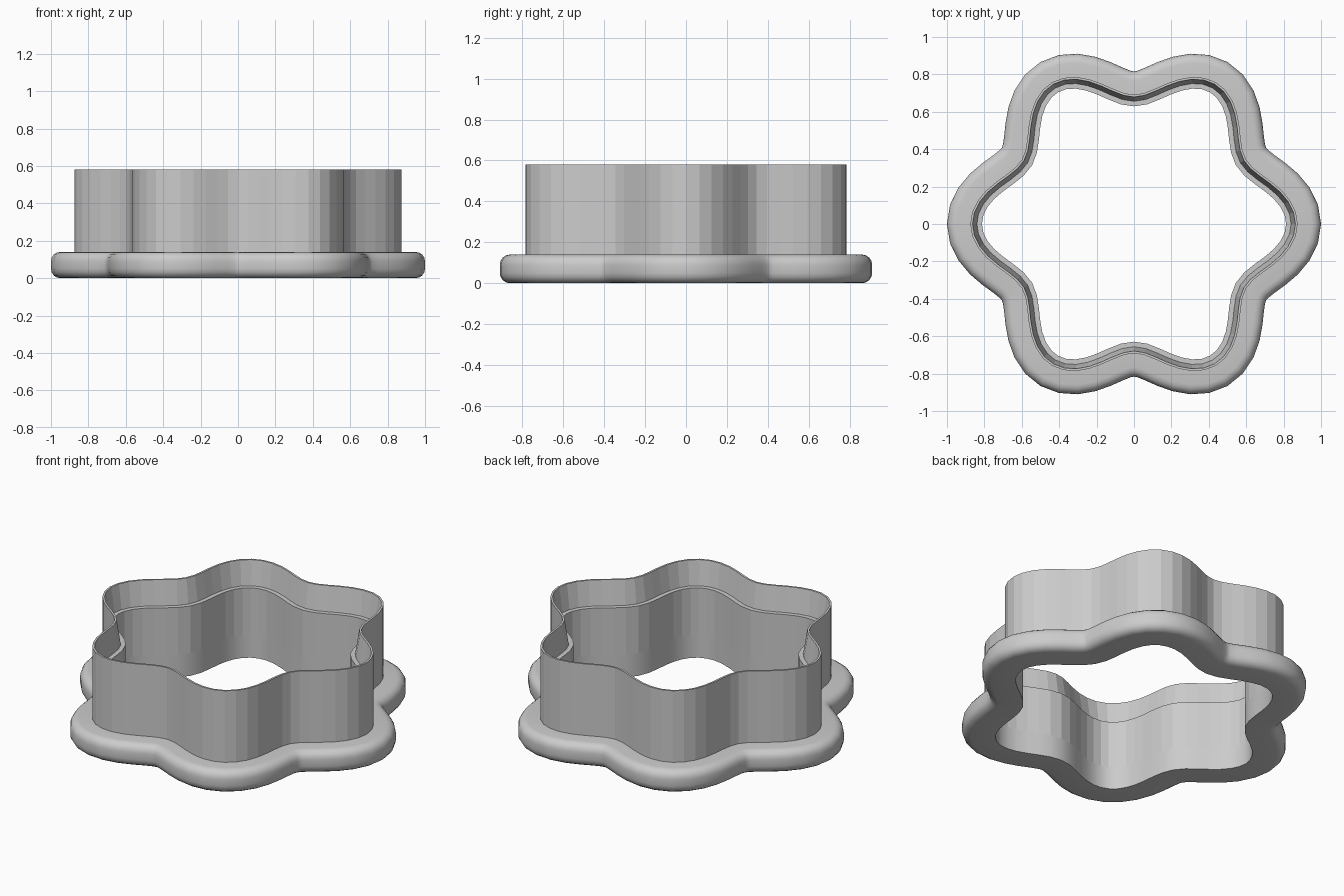
import bpy, bmesh, math
from mathutils import Vector

cube = bpy.data.objects.get("Cube")
if cube:
    bpy.data.objects.remove(cube, do_unlink=True)

grey = bpy.data.materials.new("light grey")
grey.use_nodes = True
colour = (0.6, 0.6, 0.6, 1)
grey.diffuse_color = colour
grey.node_tree.nodes["Principled BSDF"].inputs["Base Color"].default_value = colour

PETALS, STEPS = 6, 14
COUNT = PETALS * STEPS


def outline(a):
    """Six-lobed outer line of the cutting wall, with slightly tight notches."""
    r = 0.783 + 0.092 * math.cos(PETALS * a) + 0.003 * (1 - math.cos(2 * PETALS * a))
    return Vector((r * math.cos(a), r * math.sin(a), 0))


def sweep(name, section):
    """Sweep a closed (offset, height) section round the flower outline."""
    bm = bmesh.new()
    rings = []
    for i in range(COUNT):
        a = math.tau * i / COUNT
        t = (outline(a + 0.001) - outline(a - 0.001)).normalized()
        normal = Vector((t.y, -t.x, 0))
        rings.append([bm.verts.new(outline(a) + normal * d + Vector((0, 0, z)))
                      for d, z in section])
    n = len(section)
    for i in range(COUNT):
        p, q = rings[i], rings[(i + 1) % COUNT]
        for j in range(n):
            k = (j + 1) % n
            bm.faces.new((p[j], q[j], q[k], p[k]))
    bmesh.ops.recalc_face_normals(bm, faces=bm.faces)
    mesh = bpy.data.meshes.new(name)
    bm.to_mesh(mesh)
    bm.free()
    mesh.materials.append(grey)
    obj = bpy.data.objects.new(name, mesh)
    bpy.context.collection.objects.link(obj)
    return obj


BORE, RIM, BASE, TOP, ROUND = -0.062, 0.125, 0.14, 0.58, 0.05

# Rounded grip flange
section = [(BORE, BASE), (BORE, 0)]
for centre, start in ((ROUND, -90), (BASE - ROUND, 0)):
    for s in range(5):
        b = math.radians(start + s * 22.5)
        section.append((RIM - ROUND + ROUND * math.cos(b), centre + ROUND * math.sin(b)))
flange = sweep("grip_flange", section)

# Thick wall with an inner ledge and a thin tapered blade above it
LEDGE = 0.43
sweep("cutting_wall", [(0, BASE), (0, TOP), (-0.012, TOP), (-0.035, LEDGE),
                       (BORE, LEDGE), (BORE, BASE)])

# Soft shading on the flange only
bpy.ops.object.select_all(action="DESELECT")
flange.select_set(True)
bpy.context.view_layer.objects.active = flange
bpy.ops.object.shade_smooth_by_angle(angle=math.radians(30))
